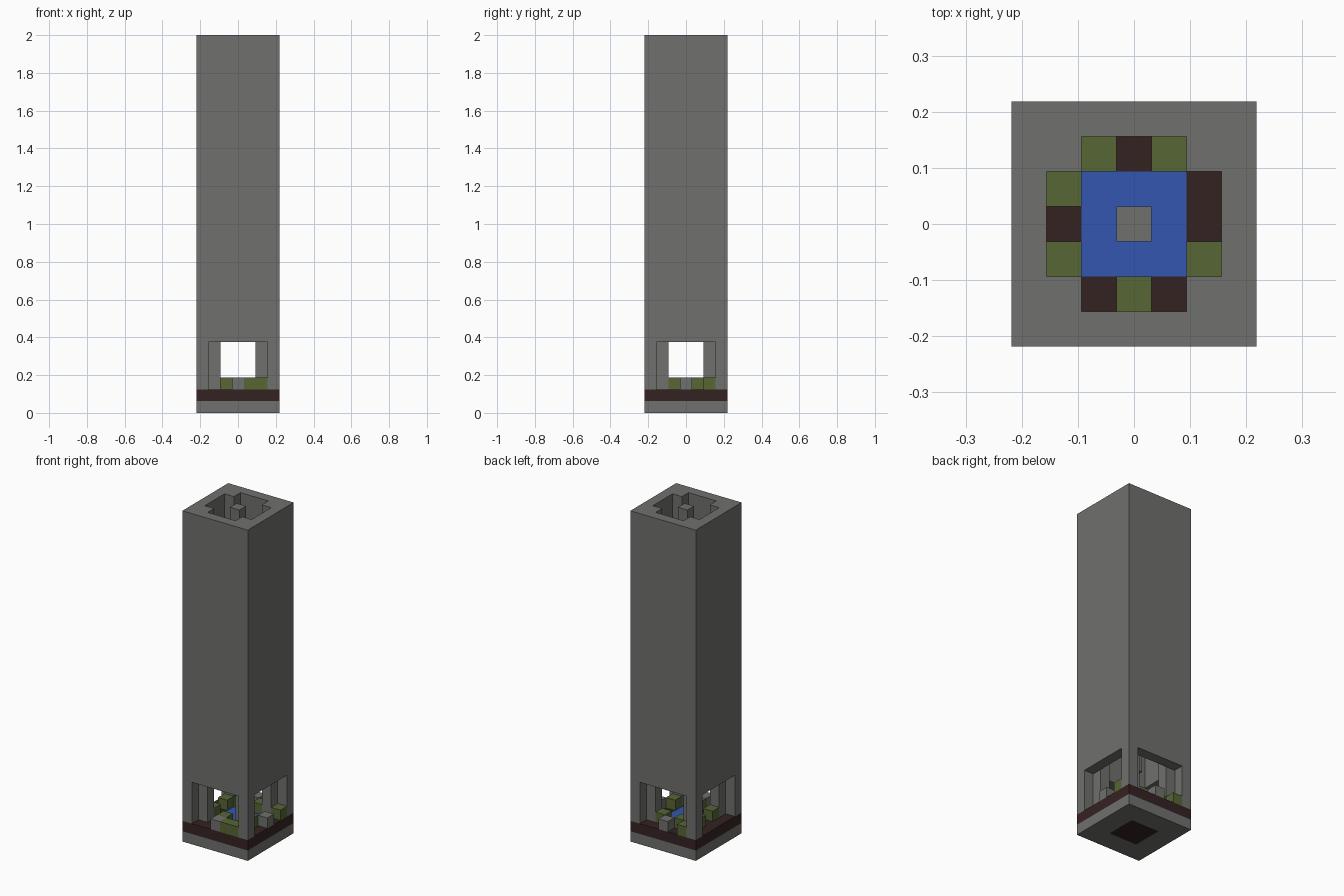
import bpy
import bmesh
from mathutils import Vector

CELL = 0.0625
HALF = 3  # the plan is seven cells wide

cube = bpy.data.objects.get("Cube")
if cube:
    bpy.data.objects.remove(cube)


def material(name, rgb):
    mat = bpy.data.materials.new(name)
    mat.use_nodes = True
    color = (*rgb, 1.0)
    mat.diffuse_color = color
    bsdf = mat.node_tree.nodes["Principled BSDF"]
    bsdf.inputs["Base Color"].default_value = color
    bsdf.inputs["Roughness"].default_value = 0.9
    return mat


STONE = material("stone grey", (0.16, 0.16, 0.155))
SOIL = material("soil brown", (0.036, 0.016, 0.016))
LEAF = material("moss green", (0.093, 0.133, 0.036))
WATER = material("water blue", (0.034, 0.094, 0.434))

PLAN = [(x, y) for x in range(-HALF, HALF + 1) for y in range(-HALF, HALF + 1)]


def build(name, mat, layers):
    """Make the outer skin of stacked layers, each (bottom, top, cells)."""
    bm = bmesh.new()
    sides = [(1, 0), (-1, 0), (0, 1), (0, -1)]

    def quad(points):
        bm.faces.new([bm.verts.new(Vector(p) * CELL) for p in points])

    for i, (low, high, cells) in enumerate(layers):
        cells = set(cells)
        below = set(layers[i - 1][2]) if i else set()
        above = set(layers[i + 1][2]) if i + 1 < len(layers) else set()
        for x, y in cells:
            for dx, dy in sides:
                if (x + dx, y + dy) in cells:
                    continue
                mx, my = x + dx / 2, y + dy / 2
                tx, ty = -dy / 2, dx / 2
                quad([(mx - tx, my - ty, low), (mx + tx, my + ty, low),
                      (mx + tx, my + ty, high), (mx - tx, my - ty, high)])
            ring = [(x - .5, y - .5), (x + .5, y - .5), (x + .5, y + .5), (x - .5, y + .5)]
            if (x, y) not in above:
                quad([(a, b, high) for a, b in ring])
            if (x, y) not in below:
                quad([(a, b, low) for a, b in reversed(ring)])
    bmesh.ops.remove_doubles(bm, verts=bm.verts, dist=CELL / 100)
    mesh = bpy.data.meshes.new(name)
    bm.to_mesh(mesh)
    bm.free()
    mesh.materials.append(mat)
    obj = bpy.data.objects.new(name, mesh)
    bpy.context.collection.objects.link(obj)
    return obj


# Plan shapes: the pool, the cross-shaped shaft and the diagonal corner posts
pool = [(x, y) for x, y in PLAN if max(abs(x), abs(y)) < 2]
shaft = [(x, y) for x, y in PLAN if max(abs(x), abs(y)) < 3 and abs(x) + abs(y) < 4]
posts = [(x, y) for x, y in PLAN if abs(x) == abs(y) and abs(x) > 1]
walls = [c for c in PLAN if c not in shaft]
around_pool = [c for c in PLAN if c not in pool]

# Ground
build("foundation", STONE, [(0, 1, around_pool)])
build("pool_bed", SOIL, [(0, 1, pool)])
build("soil_layer", SOIL, [(1, 2, around_pool)])
build("pool_water", WATER, [(1, 2, pool)])

# Tower on four pairs of posts, open at the foot
build("tower", STONE, [(2, 6, posts), (6, 32, walls)])
build("central_column", STONE, [(6, 32, [(0, 0)])])

# Loose blocks standing on the soil
mossy = [(-1, 2), (1, 2), (-2, 1), (-2, -1), (2, -1), (0, -2),
         (1, -3), (2, -3), (3, 2), (-2, 3)]
build("moss_blocks", LEAF, [(2, 3, mossy)])
build("stone_blocks", STONE, [(2, 3, [(0, -3), (3, 0), (0, 3)])])
